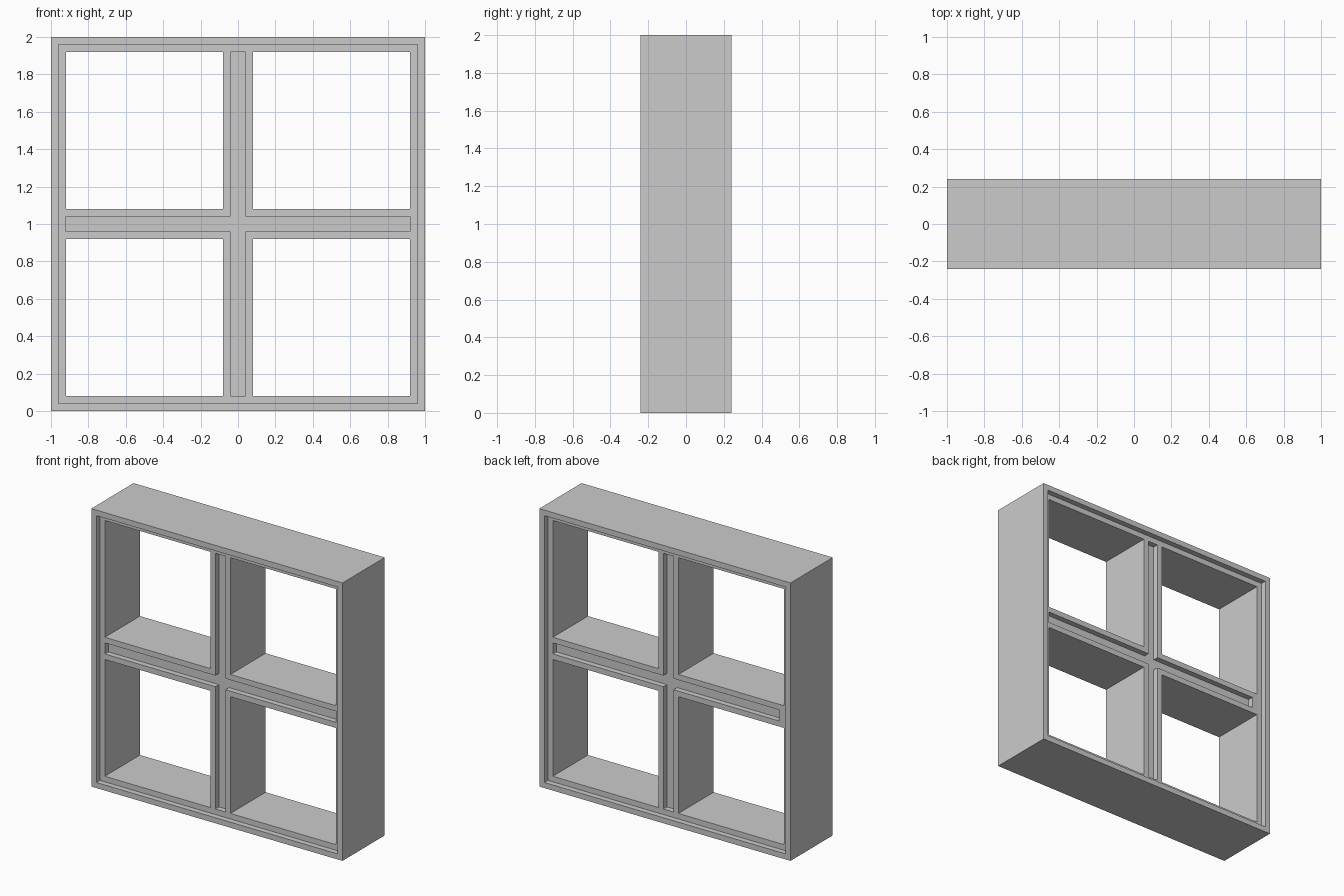
import bpy

if "Cube" in bpy.data.objects:
    bpy.data.objects.remove(bpy.data.objects["Cube"])

HALF_DEPTH = 0.24   # half thickness of the frame
STEP = 0.04         # depth of each recess


def box(name, x, y, z):
    """Box spanning the given (min, max) ranges."""
    spans = (x, y, z)
    bpy.ops.mesh.primitive_cube_add(size=1)
    ob = bpy.context.object
    ob.name = name
    for v in ob.data.vertices:
        v.co = [lo + (c + 0.5) * (hi - lo) for c, (lo, hi) in zip(v.co, spans)]
    return ob


def cut(target, x, y, z):
    """Subtract a box from the target."""
    cutter = box("cutter", x, y, z)
    cutter.hide_render = True
    mod = target.modifiers.new("cut", 'BOOLEAN')
    mod.operation = 'DIFFERENCE'
    mod.solver = 'EXACT'
    mod.object = cutter
    bpy.context.view_layer.objects.active = target
    bpy.ops.object.modifier_apply(modifier=mod.name)
    bpy.data.objects.remove(cutter, do_unlink=True)


# Solid slab
frame = box("window_frame", (-1, 1), (-HALF_DEPTH, HALF_DEPTH), (0, 2))

# Stepped rim and cross-shaped groove on front and back
for side in (-1, 1):
    def depth(d):
        return tuple(sorted((side * (HALF_DEPTH - d), side * 0.4)))
    left_end = -0.92 if side < 0 else -0.88   # back groove stops slightly short
    cut(frame, (-0.96, 0.96), depth(STEP), (0.04, 1.96))
    cut(frame, (-0.04, 0.04), depth(2 * STEP), (0.08, 1.92))
    cut(frame, (left_end, 0.92), depth(2 * STEP), (0.96, 1.04))

# Four pane openings
for x in ((-0.92, -0.08), (0.08, 0.92)):
    for z in ((0.08, 0.92), (1.08, 1.92)):
        cut(frame, x, (-0.5, 0.5), z)
